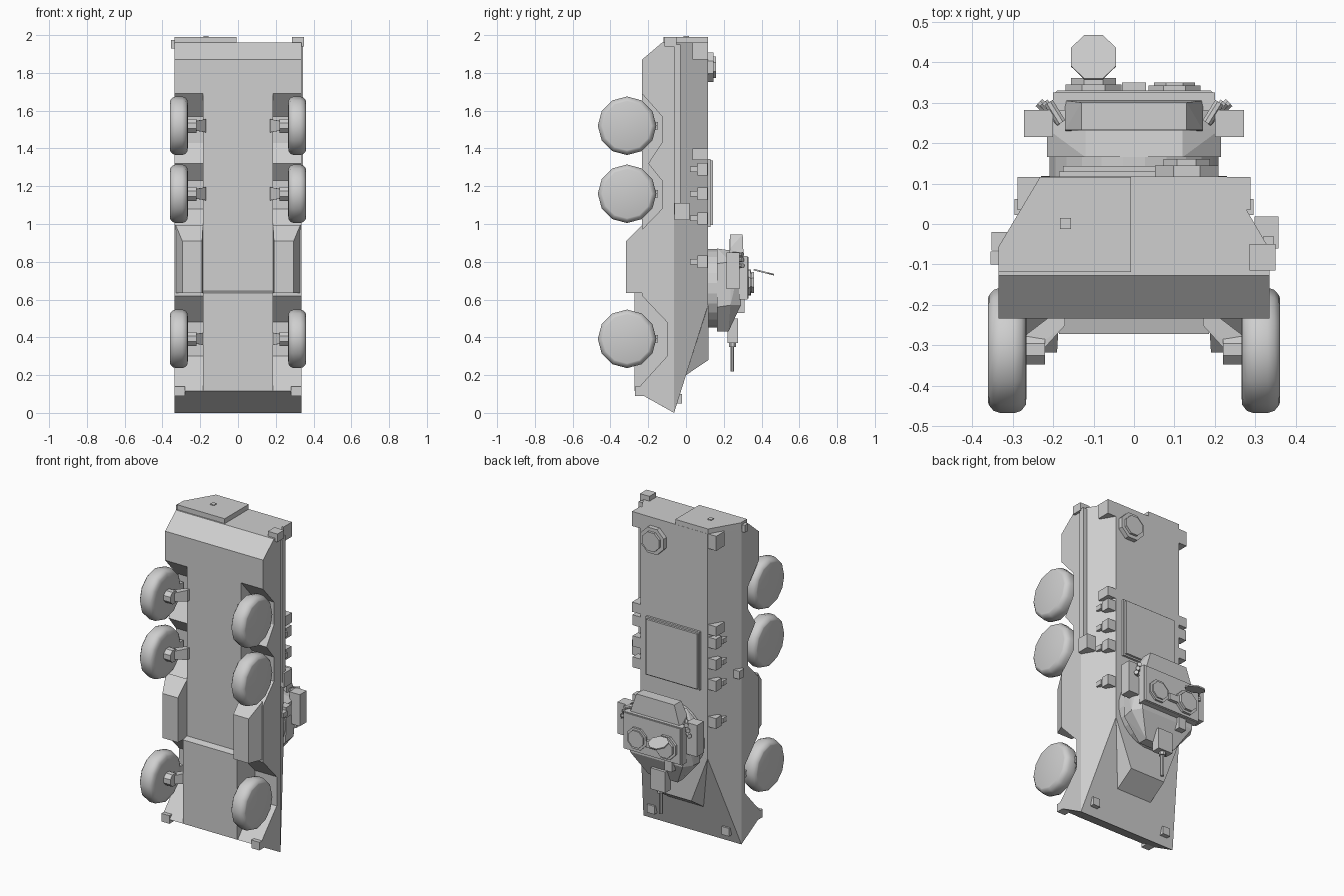
import bpy, bmesh, math
from mathutils import Vector, Matrix

if "Cube" in bpy.data.objects:
    bpy.data.objects.remove(bpy.data.objects["Cube"])

grey = bpy.data.materials.new("plain grey")
grey.diffuse_color = (0.62, 0.62, 0.62, 1)
grey.use_nodes = True
grey.node_tree.nodes["Principled BSDF"].inputs["Base Color"].default_value = grey.diffuse_color


def finish(bm, name, smooth=False):
    bmesh.ops.recalc_face_normals(bm, faces=bm.faces)
    me = bpy.data.meshes.new(name)
    bm.to_mesh(me)
    bm.free()
    ob = bpy.data.objects.new(name, me)
    bpy.context.collection.objects.link(ob)
    me.materials.append(grey)
    if smooth:
        bpy.ops.object.select_all(action='DESELECT')
        ob.select_set(True)
        bpy.context.view_layer.objects.active = ob
        bpy.ops.object.shade_smooth_by_angle(angle=math.radians(40))
    return ob


def solid(name, pts):
    """Convex solid around a few corner points."""
    bm = bmesh.new()
    for p in pts:
        bm.verts.new(p)
    bmesh.ops.convex_hull(bm, input=bm.verts)
    bmesh.ops.dissolve_limit(bm, angle_limit=0.01, verts=bm.verts, edges=bm.edges)
    return finish(bm, name)


def box(name, x, y, z):
    return solid(name, [(a, b, c) for a in x for b in y for c in z])


def prism(name, profile, x0, x1):
    """Extrude a (y, z) profile from x0 to x1."""
    bm = bmesh.new()
    face = bm.faces.new([bm.verts.new((x0, y, z)) for y, z in profile])
    ext = bmesh.ops.extrude_face_region(bm, geom=[face])
    bmesh.ops.translate(bm, vec=(x1 - x0, 0, 0),
                        verts=[v for v in ext["geom"] if isinstance(v, bmesh.types.BMVert)])
    return finish(bm, name)


def rod(name, a, b, r, r2=None, n=8):
    """Cylinder or cone from point a to point b."""
    a, b = Vector(a), Vector(b)
    d = b - a
    m = Matrix.Translation((a + b) / 2) @ d.to_track_quat('Z', 'Y').to_matrix().to_4x4()
    m = m @ Matrix.Rotation(math.pi / n, 4, 'Z')
    bm = bmesh.new()
    bmesh.ops.create_cone(bm, cap_ends=True, segments=n, radius1=r, radius2=r2 or r,
                          depth=d.length, matrix=m)
    return finish(bm, name)


def wheel(name, s, y, z):
    """Tyre with rounded shoulders, turned about the x axis."""
    prof = [(.265, .105), (.267, .134), (.278, .149), (.295, .155), (.33, .155),
            (.347, .149), (.358, .136), (.36, .13)]
    n = 12
    bm = bmesh.new()
    rings = [[bm.verts.new((s * x, y + r * math.cos(math.tau * i / n),
                            z + r * math.sin(math.tau * i / n))) for i in range(n)]
             for x, r in prof]
    for p, q in zip(rings, rings[1:]):
        for i in range(n):
            j = (i + 1) % n
            bm.faces.new((p[i], p[j], q[j], q[i]))
    bm.faces.new(rings[0])
    bm.faces.new(rings[-1])
    finish(bm, name, True)


# Hull: upper shell with sloped sides and glacis, then the keel
solid("upper_hull", [(s * x, y, z) for s in (-1, 1) for x, y, z in
      [(.335, -.063, 0), (.335, -.063, 1.96), (.23, .117, .57), (.23, .117, 1.96)]])
prism("keel", [(-.063, 0), (-.272, .117), (-.272, .635), (-.233, .645), (-.233, 1.87),
               (-.127, 1.96), (-.063, 1.96)], -.185, .185)
# Hump over the glacis
solid("driver_hump", [(s * x, y, z) for s in (-1, 1) for x, y, z in
      [(.12, 0, .2), (.12, .119, .28), (.23, .118, .57), (.12, -.02, .4)]])

# Side skirts with wheel arches
arches = [(-.063, 0), (-.268, .115), (-.10, .30), (-.10, .48), (-.233, .62), (-.233, .97),
          (-.127, 1.08), (-.127, 1.23), (-.2, 1.32), (-.127, 1.43), (-.127, 1.57),
          (-.233, 1.69), (-.233, 1.87), (-.127, 1.96), (-.063, 1.96)]
for s, side in ((-1, "left"), (1, "right")):
    prism(f"skirt_{side}", arches, s * .185, s * .335)
    # Step box between the wheels
    solid(f"step_box_{side}", [(s * x, y, z) for x, y, z in
          [(.19, -.317, .635), (.295, -.317, .635), (.19, -.317, .91), (.295, -.317, .91),
           (.185, -.23, .635), (.33, -.23, .635), (.185, -.23, .995), (.33, -.23, .995)]])
    # Wheels and suspension arms
    for i, z in enumerate((.392, 1.16, 1.52)):
        wheel(f"wheel_{side}_{i}", s, -.312, z)
        solid(f"suspension_arm_{side}_{i}", [(s * x, y, z + k * h) for k in (-1, 1) for x, y, h in
              [(.17, -.2, .035), (.17, -.25, .035), (.24, -.28, .022), (.24, -.327, .022),
               (.275, -.28, .018), (.275, -.327, .018)]])
        rod(f"hub_{side}_{i}", (s * .22, -.31, z), (s * .27, -.31, z), .04)
        box(f"knuckle_{side}_{i}", (s * .27, s * .3), (-.2, -.147), (z - .02, z + .02))
    # Brackets and boxes along the sloped sides
    for i, z in enumerate((.8, 1.03, 1.16, 1.29)):
        box(f"bracket_{side}_{i}", (s * .22, s * .285), (.062, .115), (z - .032, z + .032))
        box(f"bracket_foot_{side}_{i}", (s * .24, s * .295), (.022, .062), (z - .015, z + .015))
    for i, (z0, z1) in enumerate(((1.34, 1.40), (1.87, 1.96))):
        box(f"side_box_{side}_{i}", (s * .22, s * .288), (.035, .116), (z0, z1))
    # Lamps at the nose
    box(f"lamp_{side}", (s * .23, s * .28), (-.06, -.02), (.05, .1))
    box(f"lower_lamp_{side}", (s * .28, s * .335), (-.27, -.21), (.09, .14))

# Side fittings
box("right_rail", (.32, .345), (-.063, -.03), (1.05, 1.95))
box("right_rail_box", (.297, .357), (-.06, .018), (1.02, 1.11))
box("left_small_box", (-.352, -.3), (-.065, -.02), (1.04, 1.09))
box("rear_lamp_right", (.285, .35), (-.115, -.05), (1.94, 1.99))
box("rear_lamp_left", (-.355, -.33), (-.1, -.068), (1.93, 1.975))

# Rear door
solid("rear_door", [(x, y, z) for z in (1.95, 1.99) for x, y in
      [(-.335, -.118), (-.008, -.118), (-.008, .116), (-.232, .116), (-.335, -.057)]])
box("door_handle", (-.183, -.156), (-.012, .015), (1.98, 1.995))

# Deck hatches
box("deck_hatch", (-.185, .185), (.11, .13), (.985, 1.345))
box("deck_hatch_lid", (-.175, .175), (.125, .143), (.995, 1.335))
rod("rear_hatch", (.13, .11, 1.83), (.13, .145, 1.83), .085)
rod("rear_hatch_lid", (.13, .14, 1.83), (.13, .16, 1.83), .062)

# Turret body
rod("turret_ring", (0, .11, .66), (0, .168, .66), .21, n=24)
solid("turret_body", [(s * x, y, z) for s in (-1, 1) for x, y, z in
      [(.1, .165, .43), (.21, .165, .56), (.215, .165, .79), (.12, .165, .87),
       (.1, .225, .43), (.215, .235, .57), (.215, .235, .8), (.12, .235, .86),
       (.18, .29, .57), (.2, .29, .8), (.15, .29, .83)]])
box("turret_roof", (-.2, .2), (.28, .325), (.6, .83))
solid("roof_lip", [(s * x, y, z) for s in (-1, 1) for x, y in ((.2, .318), (.19, .33))
      for z in (.605, .825)])
# Rear bustle
solid("bustle", [(s * x, y, z) for s in (-1, 1) for x, y, z in
      [(.17, .23, .82), (.17, .305, .82), (.13, .232, .945), (.13, .3, .945), (.17, .232, .87)]])
# Gun
box("mantlet", (-.05, .05), (.22, .275), (.37, .5))
rod("gun_sleeve", (0, .247, .38), (0, .247, .35), .02)
rod("gun_barrel", (0, .245, .4), (0, .245, .22), .011)
box("sight", (-.12, -.07), (.27, .31), (.53, .6))

# Turret side boxes and smoke tubes
for s, side in ((-1, "left"), (1, "right")):
    box(f"turret_box_{side}", (s * .2, s * .272), (.215, .282), (.655, .85))
    for i in range(3):
        z = .78 + .03 * i
        rod(f"smoke_tube_{side}_{i}", (s * .18, .25, z), (s * (.235 - .012 * i), .3, z), .013)

# Cupolas and the open round lid
rod("left_cupola", (-.1, .32, .69), (-.1, .345, .69), .075)
rod("left_cupola_rim", (-.1, .34, .69), (-.1, .36, .69), .06)
rod("right_cupola", (.1, .32, .69), (.1, .342, .69), .07)
rod("right_cupola_lid", (.1, .34, .69), (.1, .35, .69), .055)
box("periscope", (-.03, .03), (.32, .35), (.66, .7))
rod("open_lid", (-.1, .411, .741), (-.1, .413, .749), .06)
